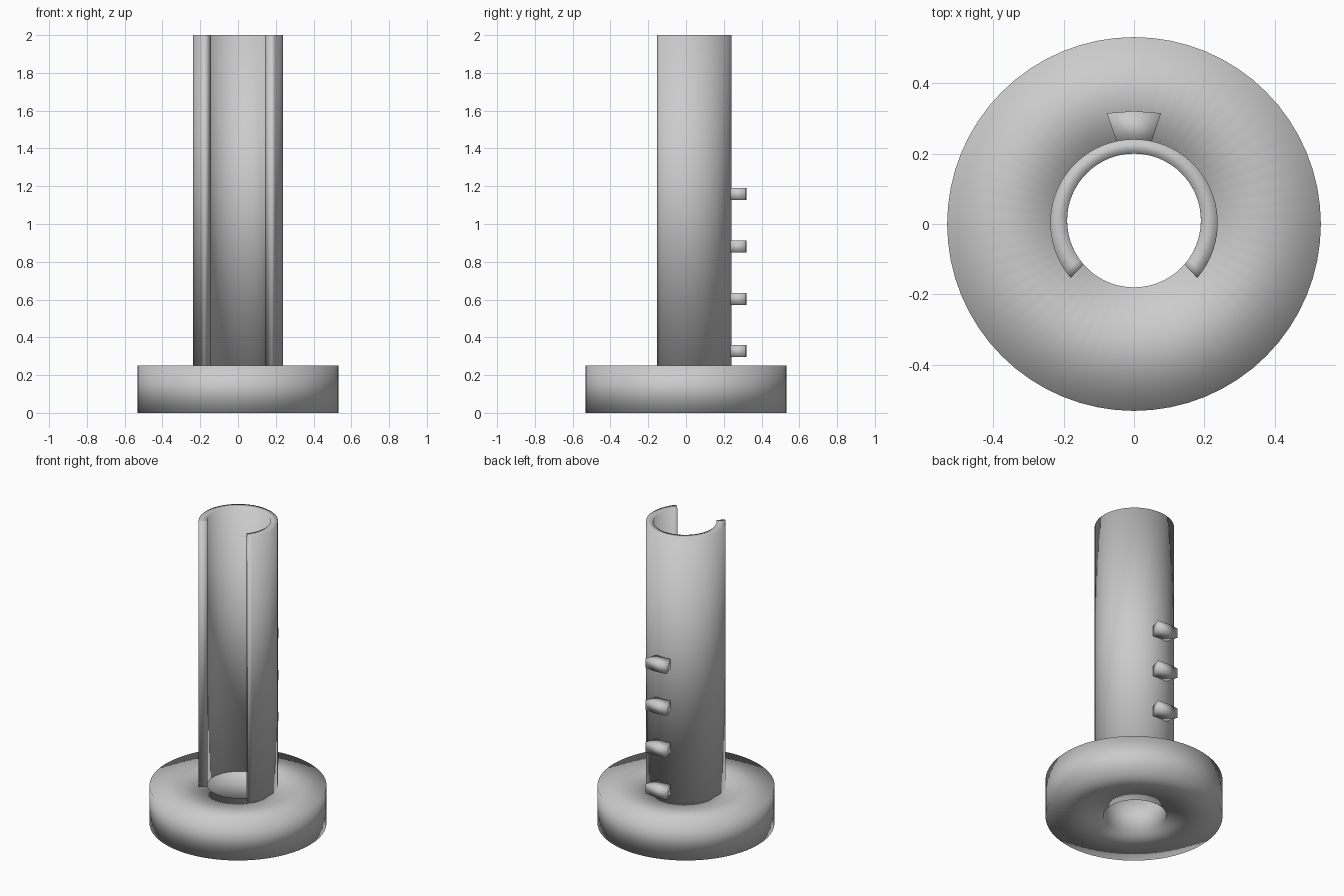
import bpy, bmesh, math

if "Cube" in bpy.data.objects:
    bpy.data.objects.remove(bpy.data.objects["Cube"])

HOLE_Y, HOLE_R = 0.01, 0.19
TUBE_Y, TUBE_R = 0.003, 0.238
BASE_R, BASE_H, TOP = 0.531, 0.25, 2.0


def arc(r, cy, a0, a1, n, closed=False):
    count = n if closed else n + 1
    angles = [math.radians(a0 + (a1 - a0) * i / n) for i in range(count)]
    return [(r * math.cos(a), cy + r * math.sin(a)) for a in angles]


def finish(name, bm):
    bmesh.ops.recalc_face_normals(bm, faces=bm.faces)
    for f in bm.faces:
        f.smooth = True
    mesh = bpy.data.meshes.new(name)
    bm.to_mesh(mesh)
    bm.free()
    obj = bpy.data.objects.new(name, mesh)
    bpy.context.collection.objects.link(obj)
    return obj


def wall(name, outer, inner, z0, z1, closed):
    """Solid between two matching outlines, as a full ring or an open arc."""
    bm = bmesh.new()
    rings = [[bm.verts.new((x, y, z)) for x, y in pts]
             for pts, z in ((outer, z0), (outer, z1), (inner, z1), (inner, z0))]
    n = len(outer)
    for i in range(n if closed else n - 1):
        j = (i + 1) % n
        for k in range(4):
            a, b = rings[k], rings[(k + 1) % 4]
            bm.faces.new((a[i], a[j], b[j], b[i]))
    if not closed:
        for i in (0, n - 1):
            bm.faces.new([r[i] for r in rings])
    return finish(name, bm)


# Round base with a through hole
wall("base", arc(BASE_R, 0, 0, 360, 64, True),
     arc(HOLE_R, HOLE_Y, 0, 360, 64, True), 0, BASE_H, True)

# Upright tube with a slot along the front
wall("slotted_tube", arc(TUBE_R, TUBE_Y, -41, 221, 48),
     arc(HOLE_R, HOLE_Y, -41, 221, 48), BASE_H, TOP, False)

# Row of flared teeth up the back
for t in range(4):
    z = 0.295 + 0.277 * t
    outline_out = [(-0.077, 0.315), (0, 0.321), (0.077, 0.315)]
    outline_in = [(-0.047, 0.225), (0, 0.23), (0.047, 0.225)]
    wall(f"tooth_{t + 1}", outline_out, outline_in, z, z + 0.064, False)
